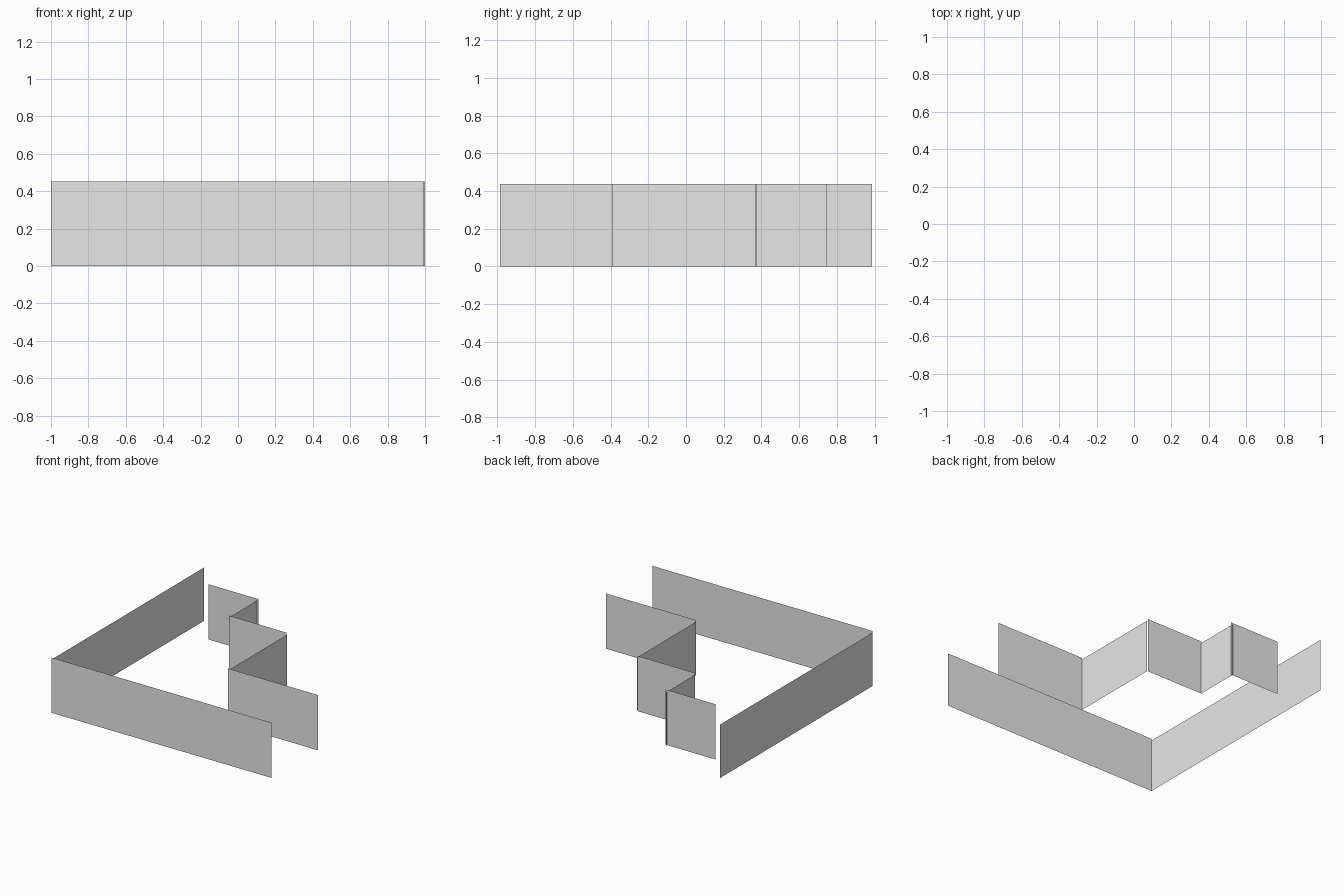
import bpy
import bmesh

# Remove the default cube
cube = bpy.data.objects.get("Cube")
if cube:
    bpy.data.objects.remove(cube, do_unlink=True)

# One plain material
grey = bpy.data.materials.new("light grey plaster")
grey.use_nodes = True
colour = (0.8, 0.8, 0.8, 1)
grey.diffuse_color = colour
grey.node_tree.nodes["Principled BSDF"].inputs["Base Color"].default_value = colour

LONG_HEIGHT = 0.452   # walls running left to right
CROSS_HEIGHT = 0.437  # walls running front to back


def wall(name, start, end, height):
    """Raise a thin sheet wall from a straight floor line."""
    bm = bmesh.new()
    line = bm.edges.new([bm.verts.new((x, y, 0)) for x, y in (start, end)])
    raised = bmesh.ops.extrude_edge_only(bm, edges=[line])["geom"]
    top = [v for v in raised if isinstance(v, bmesh.types.BMVert)]
    bmesh.ops.translate(bm, verts=top, vec=(0, 0, height))
    mesh = bpy.data.meshes.new(name)
    bm.to_mesh(mesh)
    bm.free()
    mesh.materials.append(grey)
    bpy.context.collection.objects.link(bpy.data.objects.new(name, mesh))


def long_wall(name, y, x0, x1):
    wall(name, (x0, y), (x1, y), LONG_HEIGHT)


def cross_wall(name, x, y0, y1):
    wall(name, (x, y0), (x, y1), CROSS_HEIGHT)


# Outer corner
long_wall("front_wall", -0.985, -1.0, 0.993)
cross_wall("right_side_wall", -0.998, -0.987, 0.987)

# Stepped inner run
long_wall("lower_step_wall", -0.39, 0.183, 1.0)
cross_wall("lower_step_return", 0.184, -0.39, 0.37)
long_wall("middle_step_wall", 0.374, -0.345, 0.178)
cross_wall("upper_step_return", -0.344, 0.374, 0.747)
long_wall("upper_step_wall", 0.737, -0.785, -0.332)
